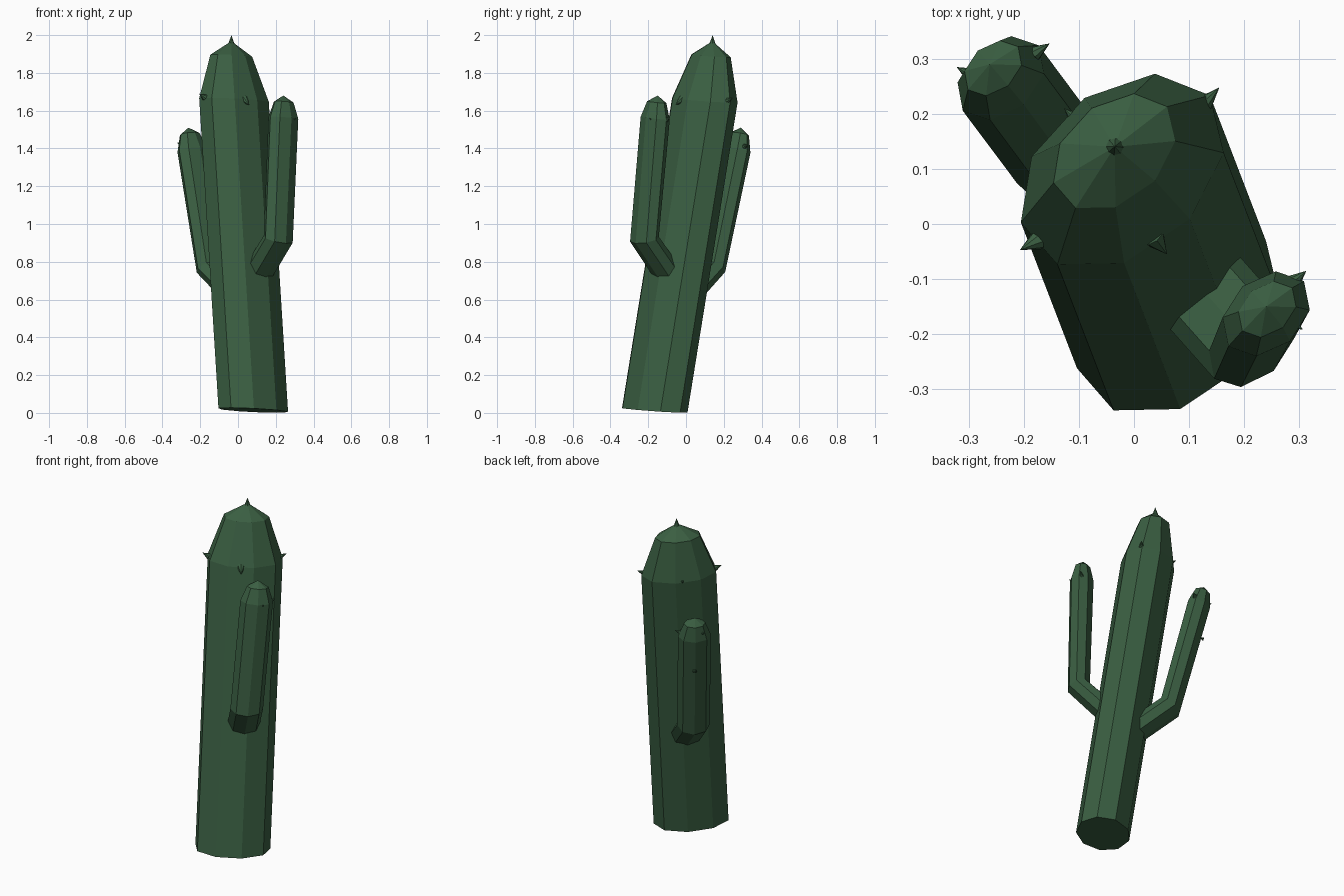
import bpy, bmesh, math
from mathutils import Vector

if "Cube" in bpy.data.objects:
    bpy.data.objects.remove(bpy.data.objects["Cube"])

green = bpy.data.materials.new("cactus green")
green.diffuse_color = (0.043, 0.115, 0.055, 1)
green.use_nodes = True
green.node_tree.nodes["Principled BSDF"].inputs["Base Color"].default_value = green.diffuse_color

PHI = math.radians(41)          # direction of the wide axis of every section
WIDE = Vector((math.cos(PHI), math.sin(PHI), 0))


def section(center, normal, a, b, sides):
    """Oval ring of points facing along normal."""
    n = Vector(normal).normalized()
    e1 = (WIDE - n * WIDE.dot(n)).normalized()
    e2 = n.cross(e1)
    return [Vector(center) + e1 * a * math.cos(t) + e2 * b * math.sin(t)
            for t in (2 * math.pi * i / sides for i in range(sides))]


def finish(name, bm):
    bmesh.ops.recalc_face_normals(bm, faces=bm.faces)
    me = bpy.data.meshes.new(name)
    bm.to_mesh(me)
    bm.free()
    me.materials.append(green)
    ob = bpy.data.objects.new(name, me)
    bpy.context.collection.objects.link(ob)


def limb(name, rings, apex, a, b, sides):
    """Loft oval rings (center, normal, scale) and close with a pointed cap."""
    bm = bmesh.new()
    loops = [[bm.verts.new(p) for p in section(c, n, a * s, b * s, sides)]
             for c, n, s in rings]
    for lo, hi in zip(loops, loops[1:]):
        for i in range(sides):
            j = (i + 1) % sides
            bm.faces.new((lo[i], lo[j], hi[j], hi[i]))
    tip = bm.verts.new(apex)
    for i in range(sides):
        bm.faces.new((loops[-1][i], loops[-1][(i + 1) % sides], tip))
    bm.faces.new(loops[0][::-1])
    finish(name, bm)


def spike(name, base, tip, r):
    """Small cone thorn."""
    base, tip = Vector(base), Vector(tip)
    bm = bmesh.new()
    ring = [bm.verts.new(p) for p in section(base, tip - base, r, r, 8)]
    top = bm.verts.new(tip)
    for i in range(8):
        bm.faces.new((ring[i], ring[(i + 1) % 8], top))
    bm.faces.new(ring[::-1])
    finish(name, bm)


# Trunk
N = (0.03, 0.06, 1)
limb("trunk", [((0.08, -0.17, 0.014), N, 1), ((-0.022, 0.095, 1.655), N, 1),
               ((-0.036, 0.13, 1.89), N, 0.6)],
     (-0.035, 0.14, 1.968), 0.212, 0.148, 9)


# Arms: start inside the trunk, elbow, shoulder ring, cap ring, apex
def arm(name, start, elbow, upper, cap, apex):
    s, e, u = Vector(start), Vector(elbow), Vector(upper)
    low, up = (e - s).normalized(), (u - e).normalized()
    limb(name, [(s, low, 1), (e, low + up, 1), (u, up, 1), (cap, up, 0.66)],
         apex, 0.091, 0.066, 8)


arm("right_arm", (0.08, -0.07, 0.70), (0.213, -0.22, 0.92),
    (0.24, -0.163, 1.56), (0.242, -0.155, 1.645), (0.24, -0.15, 1.68))
arm("left_arm", (0.01, -0.01, 0.61), (-0.145, 0.135, 0.77),
    (-0.242, 0.265, 1.39), (-0.256, 0.283, 1.475), (-0.262, 0.29, 1.51))

# Thorns: crown, four around the trunk shoulder, few on the arms
thorns = [((-0.035, 0.14, 1.955), (-0.035, 0.141, 2.0), 0.016),
          ((0.033, -0.02, 1.66), (0.06, -0.055, 1.63), 0.024),
          ((-0.175, -0.03, 1.67), (-0.207, -0.047, 1.69), 0.018),
          ((0.125, 0.215, 1.65), (0.155, 0.248, 1.67), 0.018),
          ((-0.1, 0.185, 1.65), (-0.127, 0.21, 1.665), 0.018),
          ((0.28, -0.175, 1.545), (0.307, -0.192, 1.56), 0.014),
          ((0.29, -0.105, 1.55), (0.313, -0.085, 1.565), 0.014),
          ((-0.295, 0.27, 1.42), (-0.322, 0.285, 1.43), 0.014),
          ((-0.18, 0.31, 1.41), (-0.153, 0.328, 1.42), 0.014),
          ((-0.255, 0.28, 1.18), (-0.263, 0.288, 1.19), 0.012)]
for i, t in enumerate(thorns):
    spike(f"thorn_{i + 1}", *t)
